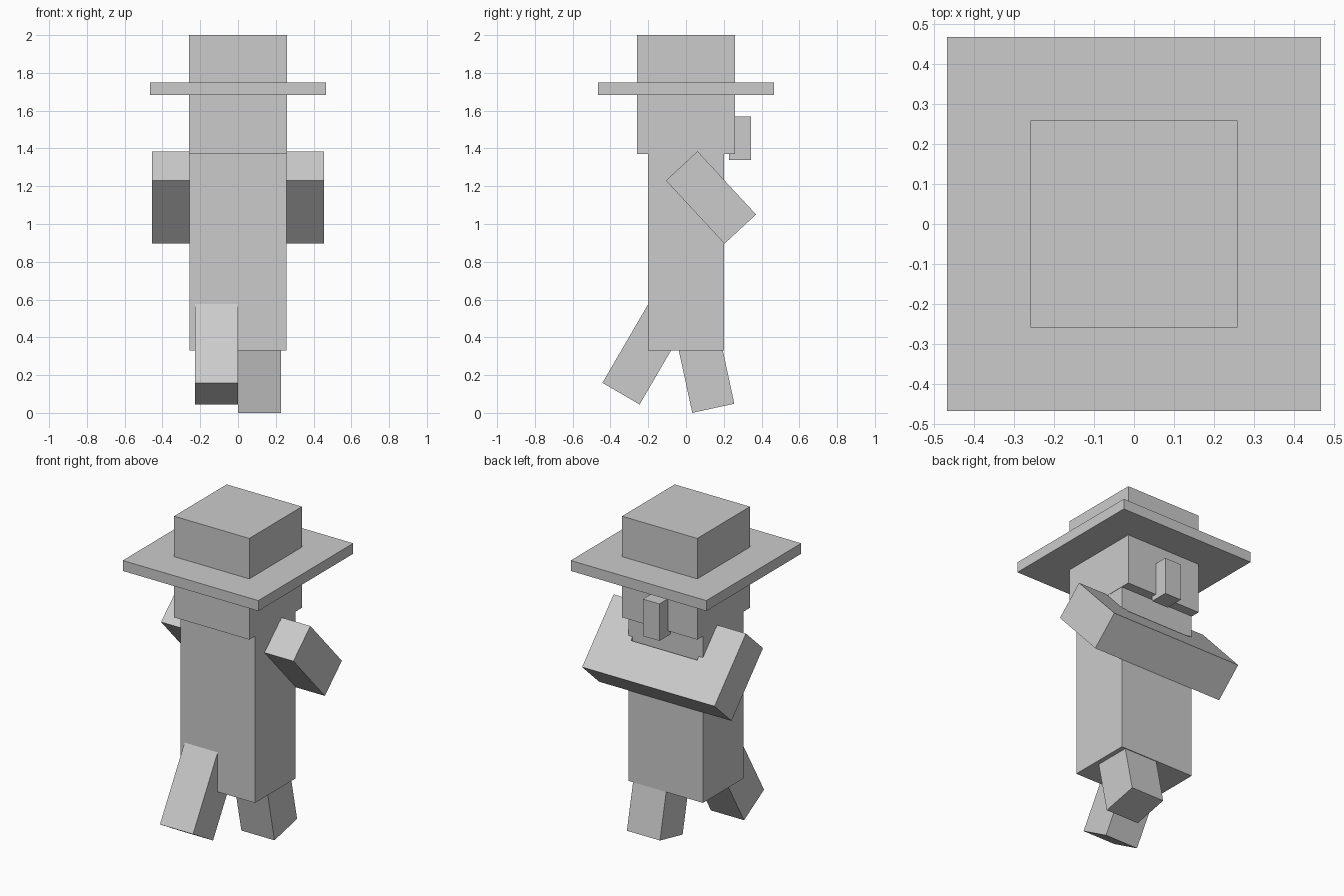
import bpy
from math import radians
from mathutils import Matrix

cube = bpy.data.objects.get("Cube")
if cube:
    bpy.data.objects.remove(cube, do_unlink=True)

grey = bpy.data.materials.new("plain grey")
grey.use_nodes = True
colour = (0.6, 0.6, 0.6, 1)
grey.diffuse_color = colour
grey.node_tree.nodes["Principled BSDF"].inputs["Base Color"].default_value = colour


def box(name, low, high, pivot=(0, 0, 0), swing=0):
    """Box between two corners, swung around the x axis, then moved to its pivot."""
    bpy.ops.mesh.primitive_cube_add(size=1)
    part = bpy.context.object
    part.name = part.data.name = name
    centre = [(a + b) / 2 for a, b in zip(low, high)]
    size = [b - a for a, b in zip(low, high)]
    part.data.transform(Matrix.Translation(centre) @ Matrix.Diagonal((*size, 1)))
    part.location = pivot
    part.rotation_euler.x = radians(swing)
    part.data.materials.append(grey)
    return part


U = 0.057            # one model unit
LIMB = 4 * U         # limb thickness

# Body, head and hat
box("body", (-0.257, -0.2, 0.33), (0.257, 0.2, 1.37))
box("head", (-0.259, -0.259, 1.37), (0.259, 0.259, 2))
box("hat_brim", (-0.467, -0.467, 1.683), (0.467, 0.467, 1.748))
box("nose", (-U, 0.228, 1.34), (U, 0.343, 1.57))

# Legs in mid stride
hip = (0, 0, 0.693)
for name, x, swing in (("right_leg", -LIMB, -30.2), ("left_leg", 0, 12.2)):
    box(name, (x, -LIMB / 2, -12 * U), (x + LIMB, LIMB / 2, 0), hip, swing)

# Folded arms: two upper arms joined by the forearms
shoulder = (0, -0.0225, 1.3075)
for name, x in (("right_arm", -2 * LIMB), ("left_arm", LIMB)):
    box(name, (x, -LIMB / 2, -8 * U), (x + LIMB, LIMB / 2, 0), shoulder, 42.8)
box("crossed_forearms", (-LIMB, -LIMB / 2, -8 * U), (LIMB, LIMB / 2, -4 * U), shoulder, 42.8)
